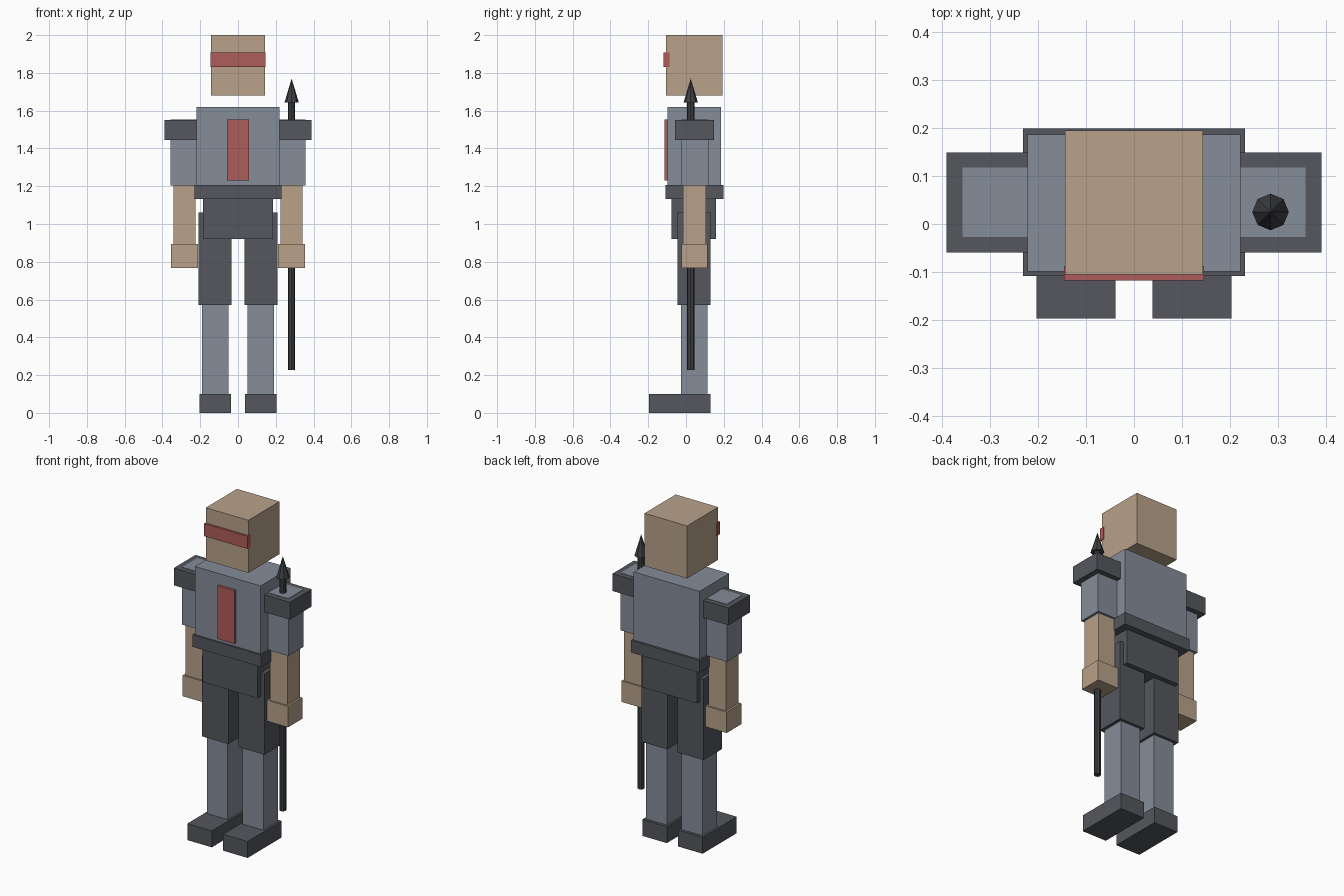
import bpy
import bmesh
from mathutils import Matrix, Vector

cube = bpy.data.objects.get("Cube")
if cube:
    bpy.data.objects.remove(cube, do_unlink=True)


def make_material(name, color):
    mat = bpy.data.materials.new(name)
    mat.use_nodes = True
    rgba = (*color, 1.0)
    mat.diffuse_color = rgba
    mat.node_tree.nodes["Principled BSDF"].inputs["Base Color"].default_value = rgba
    return mat


skin = make_material("tan skin", (0.48, 0.36, 0.255))
cloth = make_material("blue grey cloth", (0.235, 0.266, 0.32))
armour = make_material("dark grey armour", (0.09, 0.095, 0.11))
red = make_material("muted red", (0.42, 0.107, 0.102))
iron = make_material("dark iron", (0.05, 0.052, 0.058))


def finish(name, bm, mat):
    mesh = bpy.data.meshes.new(name)
    bm.to_mesh(mesh)
    bm.free()
    mesh.materials.append(mat)
    obj = bpy.data.objects.new(name, mesh)
    bpy.context.collection.objects.link(obj)
    return obj


def box(name, x, y, z, mat):
    """Box spanning the given (low, high) ranges."""
    bm = bmesh.new()
    bmesh.ops.create_cube(bm, size=1)
    spans = (x, y, z)
    size = [hi - lo for lo, hi in spans]
    centre = Vector([(hi + lo) / 2 for lo, hi in spans])
    bmesh.ops.transform(bm, matrix=Matrix.Translation(centre) @ Matrix.Diagonal((*size, 1)),
                        verts=bm.verts)
    return finish(name, bm, mat)


def pair(name, x, y, z, mat):
    """Matching boxes on the left (+x) and right (-x)."""
    box("left_" + name, x, y, z, mat)
    box("right_" + name, (-x[1], -x[0]), y, z, mat)


def cone(name, r_low, r_high, z, mat):
    """Eight-sided shaft or point held in the left hand."""
    bm = bmesh.new()
    bmesh.ops.create_cone(bm, cap_ends=True, segments=8, radius1=r_low,
                          radius2=r_high, depth=z[1] - z[0])
    bmesh.ops.translate(bm, vec=(0.284, 0.025, (z[0] + z[1]) / 2), verts=bm.verts)
    return finish(name, bm, mat)


# Head and body
box("head", (-0.143, 0.143), (-0.105, 0.194), (1.68, 2.0), skin)
box("visor_band", (-0.146, 0.146), (-0.118, -0.087), (1.832, 1.908), red)
box("torso", (-0.221, 0.221), (-0.099, 0.186), (1.2, 1.62), cloth)
box("chest_panel", (-0.057, 0.057), (-0.115, -0.095), (1.23, 1.553), red)
box("belt", (-0.231, 0.231), (-0.108, 0.199), (1.133, 1.207), armour)
box("pelvis", (-0.185, 0.185), (-0.078, 0.16), (0.92, 1.14), armour)

# Arms
pair("shoulder_pad", (0.2, 0.39), (-0.059, 0.149), (1.445, 1.55), armour)
pair("upper_arm", (0.215, 0.357), (-0.027, 0.118), (1.203, 1.552), cloth)
pair("forearm", (0.224, 0.342), (-0.015, 0.105), (0.8, 1.205), skin)
pair("hand", (0.213, 0.354), (-0.025, 0.115), (0.768, 0.895), skin)

# Legs
pair("thigh", (0.034, 0.209), (-0.045, 0.13), (0.57, 1.062), armour)
pair("shin", (0.05, 0.19), (-0.027, 0.113), (0.09, 0.575), cloth)
pair("foot", (0.038, 0.203), (-0.197, 0.13), (0.0, 0.1), armour)

# Spear
cone("spear_shaft", 0.019, 0.019, (0.228, 1.65), iron)
cone("spear_point", 0.038, 0.0, (1.643, 1.77), iron)
